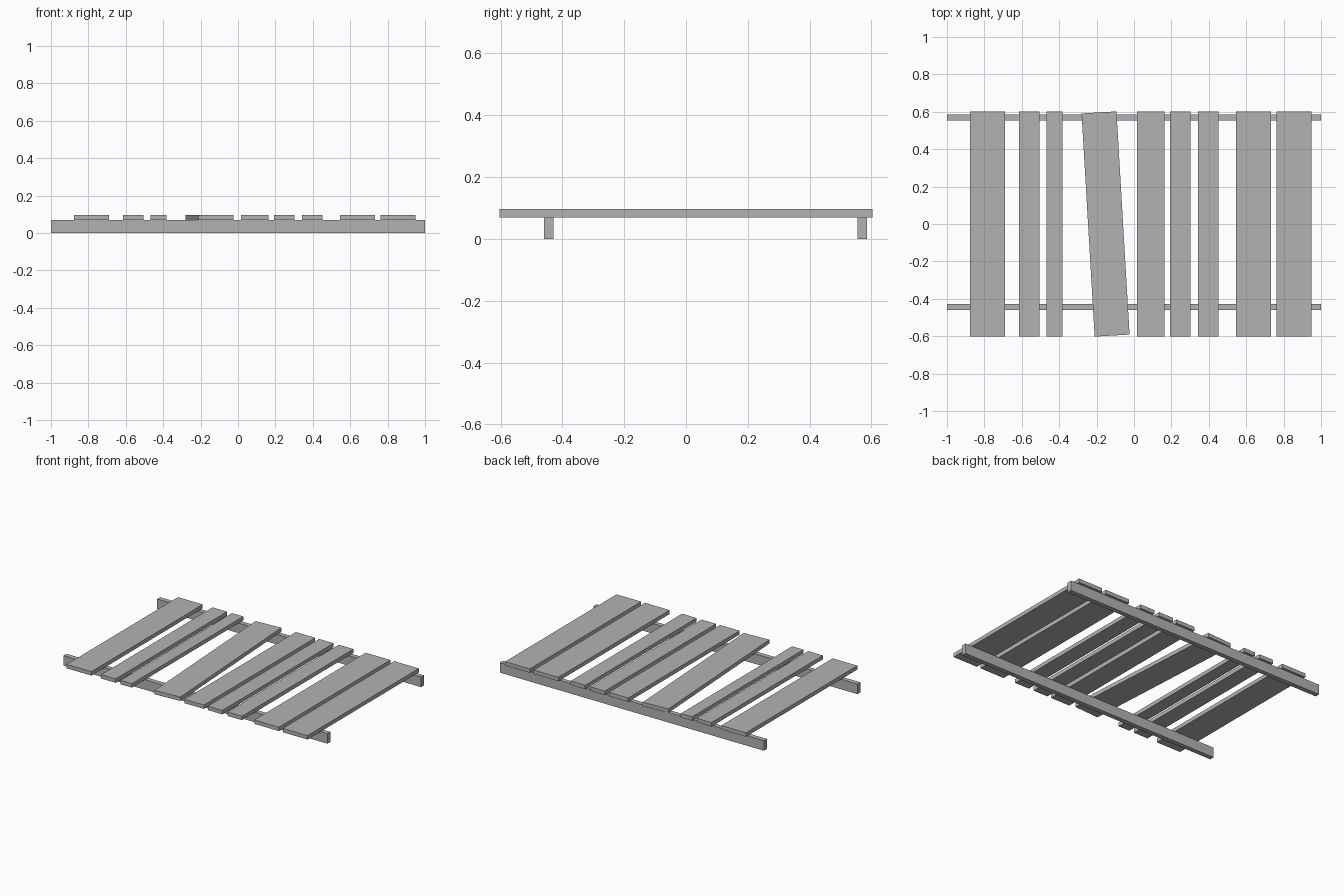
import bpy
from math import radians

if "Cube" in bpy.data.objects:
    bpy.data.objects.remove(bpy.data.objects["Cube"])

RAIL_H, PLANK_T, PLANK_L = 0.069, 0.027, 1.205

# Dark grey weathered wood
wood = bpy.data.materials.new("grey_wood")
wood.diffuse_color = (0.45, 0.45, 0.45, 1)
wood.use_nodes = True
wood.node_tree.nodes["Principled BSDF"].inputs["Base Color"].default_value = wood.diffuse_color


def box(name, center, size, turn=0.0):
    bpy.ops.mesh.primitive_cube_add(size=1, location=center)
    ob = bpy.context.object
    ob.name = name
    ob.scale = size
    bpy.ops.object.transform_apply(location=False, rotation=False, scale=True)
    ob.rotation_euler.z = radians(turn)
    ob.data.materials.append(wood)
    return ob


# Two long rails lying on the ground
for name, y in (("front_rail", -0.444), ("back_rail", 0.57)):
    box(name, (0, y, RAIL_H / 2), (2.0, 0.032, RAIL_H))

# Uneven planks across the rails: centre x, width, skew in degrees
planks = [
    (-0.783, 0.187, 0), (-0.56, 0.11, 0), (-0.425, 0.086, 0),
    (-0.152, 0.187, 3.35), (0.09, 0.147, 0), (0.248, 0.11, 0),
    (0.397, 0.11, 0), (0.639, 0.187, 0), (0.855, 0.187, 0),
]
for i, (x, width, skew) in enumerate(planks, 1):
    length = 1.195 if skew else PLANK_L
    box(f"plank_{i}", (x, 0, RAIL_H + PLANK_T / 2), (width, length, PLANK_T), skew)
